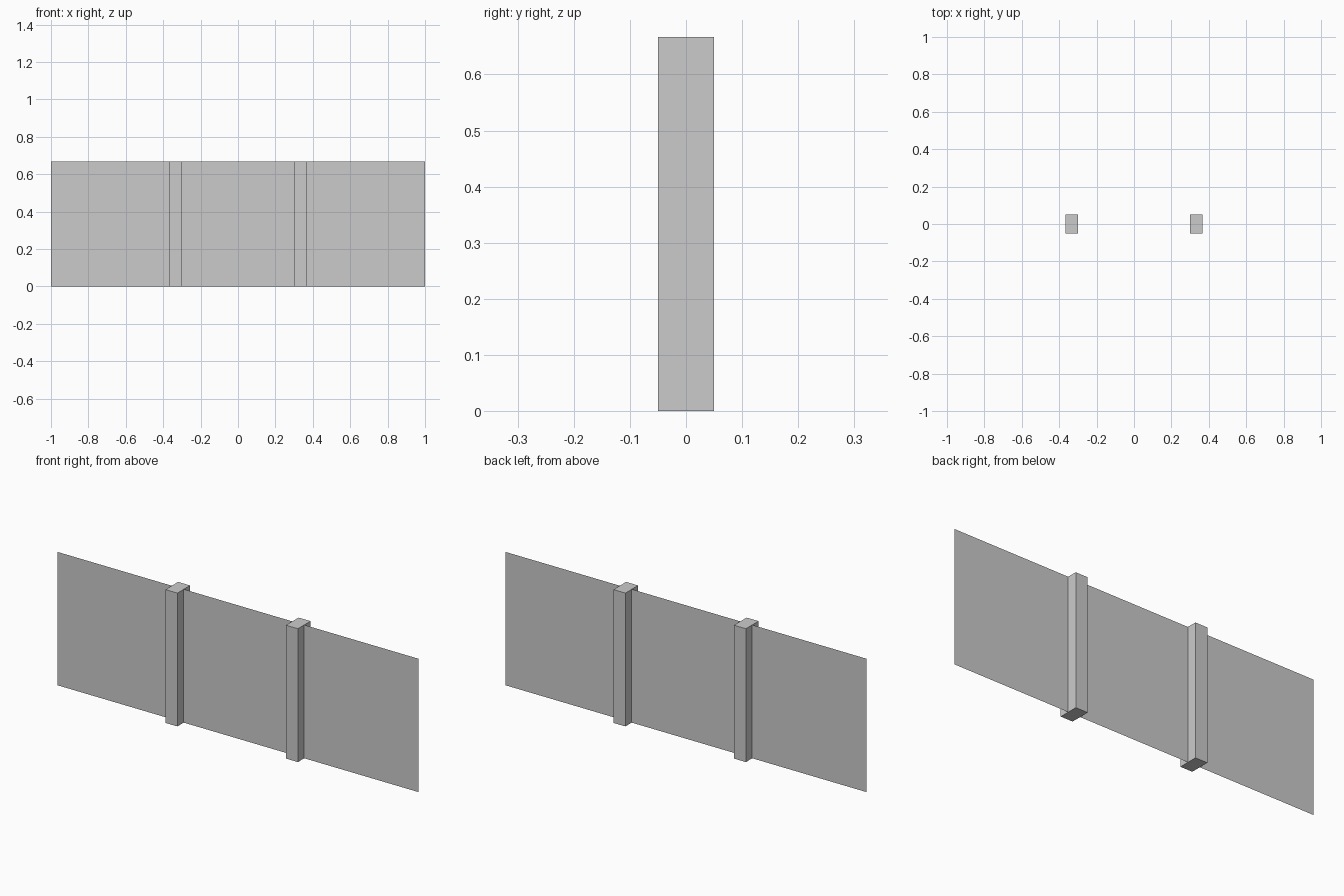
import bpy, bmesh
from mathutils import Matrix

if "Cube" in bpy.data.objects:
    bpy.data.objects.remove(bpy.data.objects["Cube"])

HEIGHT = 0.667


def add_object(name, bm):
    mesh = bpy.data.meshes.new(name)
    bm.to_mesh(mesh)
    bm.free()
    obj = bpy.data.objects.new(name, mesh)
    bpy.context.collection.objects.link(obj)
    return obj


# Paper-thin fence panel: one upright sheet along x
bm = bmesh.new()
corners = [(-1, 0), (1, 0), (1, HEIGHT), (-1, HEIGHT)]
bm.faces.new([bm.verts.new((x, 0, z)) for x, z in corners])
add_object("panel", bm)

# Two square-cut posts straddling the panel at its third points
for name, x in (("left_post", -1 / 3), ("right_post", 1 / 3)):
    bm = bmesh.new()
    bmesh.ops.create_cube(bm, size=1, matrix=Matrix.Translation((x, 0, HEIGHT / 2))
                          @ Matrix.Diagonal((0.066, 0.1, HEIGHT, 1)))
    add_object(name, bm)
